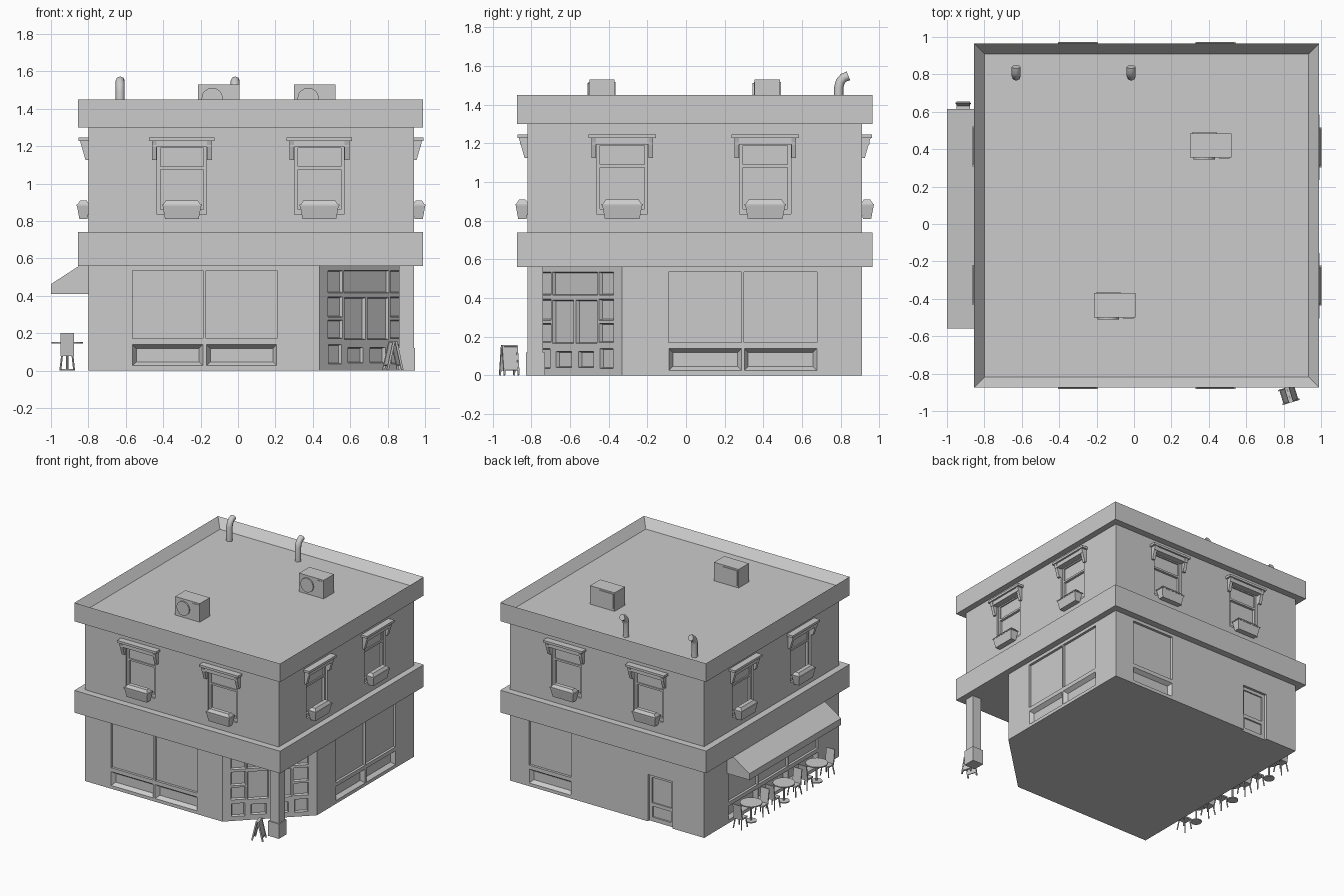
import bpy, bmesh
from math import radians, atan2
from mathutils import Matrix, Vector

if "Cube" in bpy.data.objects:
    bpy.data.objects.remove(bpy.data.objects["Cube"])

T = lambda x, y, z=0: Matrix.Translation((x, y, z))
R = lambda deg, axis='Z': Matrix.Rotation(radians(deg), 4, axis)
I = Matrix()

# Wall frames: local x runs along the wall, local y points inward
FRONT, RIGHT = T(0, -.82), T(.94, 0) @ R(90)
BACK, LEFT = T(0, .91) @ R(180), T(-.80, 0) @ R(-90)
CORNER = T(.6875, -.575) @ Matrix.Rotation(atan2(.49, .505), 4, 'Z')


def finish(name, bm):
    bmesh.ops.recalc_face_normals(bm, faces=bm.faces)
    me = bpy.data.meshes.new(name)
    bm.to_mesh(me)
    bm.free()
    ob = bpy.data.objects.new(name, me)
    bpy.context.collection.objects.link(ob)
    return ob


def loft(bm, a, b):
    """Closed solid between two matching outlines."""
    a, b = [bm.verts.new(p) for p in a], [bm.verts.new(p) for p in b]
    n = len(a)
    bm.faces.new(a)
    bm.faces.new(b[::-1])
    for i in range(n):
        bm.faces.new((a[i], b[i], b[(i + 1) % n], a[(i + 1) % n]))


def box(bm, M, x0, x1, y0, y1, z0, z1, taper=0):
    """Box whose y1 end shrinks by taper."""
    rect = lambda y, t: [M @ Vector(p) for p in ((x0 + t, y, z0 + t), (x1 - t, y, z0 + t),
                                                 (x1 - t, y, z1 - t), (x0 + t, y, z1 - t))]
    loft(bm, rect(y0, 0), rect(y1, taper))


def prism(bm, M, yz, x0, x1):
    loft(bm, *[[M @ Vector((x, y, z)) for y, z in yz] for x in (x0, x1)])


def rod(bm, M, p, q, r, n=8):
    p, q = M @ Vector(p), M @ Vector(q)
    d = q - p
    bmesh.ops.create_cone(bm, cap_ends=True, segments=n, radius1=r, radius2=r, depth=d.length,
                          matrix=Matrix.Translation((p + q) / 2) @ d.to_track_quat('Z', 'Y').to_matrix().to_4x4())


def carve(ob, cuts):
    """Subtract (frame, x0, x1, z0, z1, depth, taper) recesses from a wall."""
    cutters = []
    for M, x0, x1, z0, z1, depth, taper in cuts:
        bm = bmesh.new()
        box(bm, M, x0, x1, -.002, depth, z0, z1, taper)
        c = finish("cutter", bm)
        c.hide_render = True
        m = ob.modifiers.new("cut", 'BOOLEAN')
        m.operation, m.solver, m.object = 'DIFFERENCE', 'EXACT', c
        cutters.append(c)
    me = bpy.data.meshes.new_from_object(ob.evaluated_get(bpy.context.evaluated_depsgraph_get()))
    ob.modifiers.clear()
    ob.data = me
    for c in cutters:
        bpy.data.objects.remove(c)


# Ground floor with cut-off entrance corner
bm = bmesh.new()
plan = [(-.80, -.82), (.435, -.82), (.94, -.33), (.94, .91), (-.80, .91)]
loft(bm, [(x, y, 0) for x, y in plan], [(x, y, .56) for x, y in plan])
ground = finish("ground_floor", bm)
cuts = []
shop = [(FRONT, -.565), (FRONT, -.17), (RIGHT, -.09), (RIGHT, .30), (BACK, -.77),
        (LEFT, -.60), (LEFT, -.215), (LEFT, .17)]
for M, x in shop:
    cuts += [(M, x, x + .378, .17, .535, .02, 0), (M, x, x + .378, .025, .14, .03, .022)]
# Entrance glazing and panels
cuts.append((CORNER, -.168, .168, .415, .535, .02, .004))
for s in (-1, 1):
    for a, b, z0, z1 in ((.178, .289, .415, .535), (.178, .289, .285, .395), (.178, .289, .17, .27),
                         (.185, .285, .035, .14), (.008, .165, .165, .39), (.025, .14, .04, .125)):
        x0, x1 = sorted((a * s, b * s))
        cuts.append((CORNER, x0, x1, z0, z1, .02, .006))
# Back door
cuts += [(BACK, .295, .518, -.01, .38, .02, 0), (BACK, .32, .493, .15, .355, .03, 0),
         (BACK, .32, .493, .03, .125, .03, .005)]
carve(ground, cuts)

# Corner pillar
bm = bmesh.new()
box(bm, I, .86, .94, -.82, -.74, 0, .57)
box(bm, I, .85, .947, -.828, -.73, 0, .12)
finish("corner_pillar", bm)

# Upper floor with window recesses
bm = bmesh.new()
box(bm, I, -.80, .94, -.82, .91, .70, 1.34)
upper = finish("upper_floor", bm)
windows = [(FRONT, -.30), (FRONT, .435), (RIGHT, -.33), (RIGHT, .41),
           (BACK, .30), (BACK, -.435), (LEFT, -.415), (LEFT, .325)]
cuts = []
for M, c in windows:
    cuts += [(M, c - .132, c + .132, .835, 1.22, .015, 0), (M, c - .115, c + .115, 1.09, 1.19, .025, 0),
             (M, c - .115, c + .115, .86, 1.075, .035, 0)]
carve(upper, cuts)

# Window hoods and flower boxes
for M, c in windows:
    W = M @ T(c, 0)
    bm = bmesh.new()
    box(bm, W, -.175, .175, -.052, .01, 1.228, 1.246)
    box(bm, W, -.16, .16, -.038, .01, 1.195, 1.23)
    for x in (-.16, .135):
        prism(bm, W, [(.005, 1.23), (-.045, 1.23), (-.015, 1.125), (.005, 1.125)], x, x + .025)
    finish("window_hood", bm)
    bm = bmesh.new()
    F = W @ T(0, 0, .81) @ R(90, 'X')
    box(bm, F, -.09, .09, 0, .07, .005, .048, -.013)
    box(bm, F, -.107, .107, .07, .078, -.01, .063)
    box(bm, F, -.1, .1, .078, .1, -.005, .058, .015)
    finish("flower_box", bm)

# Ledge between floors, roof slab with parapet
bm = bmesh.new()
box(bm, I, -.855, .99, -.875, .965, .56, .74)
finish("middle_ledge", bm)
bm = bmesh.new()
box(bm, I, -.855, .99, -.875, .965, 1.30, 1.45)
top = [f for f in bm.faces if f.calc_center_median().z > 1.449]
bmesh.ops.recalc_face_normals(bm, faces=bm.faces)
bmesh.ops.inset_region(bm, faces=top, thickness=.08)
bmesh.ops.translate(bm, verts=top[0].verts, vec=(0, 0, -.07))
finish("roof_parapet", bm)

# Awning on the left side
bm = bmesh.new()
prism(bm, LEFT, [(.005, .595), (-.2, .462), (-.2, .41), (.005, .41)], -.615, .56)
finish("awning", bm)

# Roof air conditioners
for x, y in ((.30, .355), (-.213, -.50)):
    A = T(x, y, 1.38)
    bm = bmesh.new()
    box(bm, A, 0, .22, 0, .13, 0, .15)
    rod(bm, A, (.075, .01, .075), (.075, -.01, .075), .057, 16)
    box(bm, A, .012, .14, .12, .136, .015, .138)
    box(bm, A, .155, .21, -.004, .01, .012, .138)
    finish("air_conditioner", bm)

# Bent vent pipes
for x in (-.63, -.015):
    cu = bpy.data.curves.new("vent_pipe", 'CURVE')
    cu.dimensions, cu.bevel_depth, cu.bevel_resolution, cu.use_fill_caps = '3D', .024, 2, True
    sp = cu.splines.new('POLY')
    path = [(.79, 1.38), (.79, 1.49), (.798, 1.52), (.815, 1.54), (.84, 1.55)]
    sp.points.add(len(path) - 1)
    for pt, (y, z) in zip(sp.points, path):
        pt.co = (x, y, z, 1)
    bpy.context.collection.objects.link(bpy.data.objects.new("vent_pipe", cu))

# Cafe tables, each with two facing chairs
for y in (.47, .05, -.37):
    C = T(-.913, y)
    bm = bmesh.new()
    rod(bm, C, (0, 0, .145), (0, 0, .153), .083, 20)
    rod(bm, C, (0, 0, .005), (0, 0, .147), .007)
    rod(bm, C, (0, 0, 0), (0, 0, .008), .042, 16)
    finish("cafe_table", bm)
    for turn in (0, 180):
        D = C @ R(turn)
        bm = bmesh.new()
        box(bm, D, -.037, .037, .1, .17, .078, .09)
        prism(bm, D, [(.16, .085), (.17, .085), (.185, .2), (.177, .2)], -.037, .037)
        for lx in (-1, 1):
            rod(bm, D, (lx * .028, .108, .08), (lx * .037, .1, 0), .005, 6)
            rod(bm, D, (lx * .028, .162, .08), (lx * .037, .175, 0), .005, 6)
        finish("cafe_chair", bm)

# Folding pavement sign
S = T(.828, -.914) @ R(17)
bm = bmesh.new()
for s in (-1, 1):
    B = S @ T(s * .006, 0, .155) @ R(-s * 13, 'Y')
    box(bm, B, -.003, .003, -.036, .036, -.13, -.008)
    for y in (-.042, .034):
        box(bm, B, -.006, .006, y, y + .008, -.157, 0)
    for z in (-.008, -.132):
        box(bm, B, -.006, .006, -.042, .042, z, z + .008)
finish("pavement_sign", bm)
